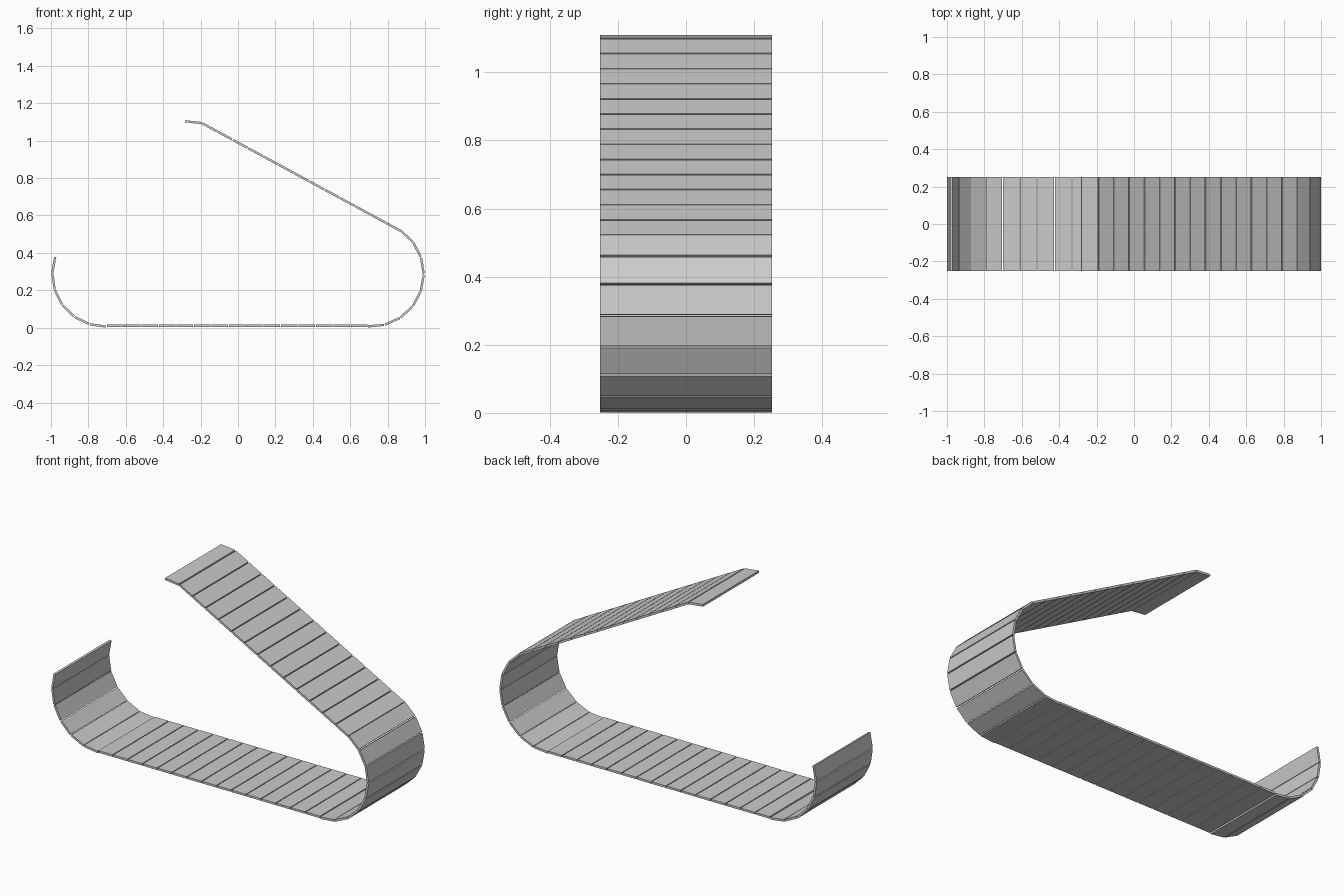
import bpy
import math
from mathutils import Vector

if "Cube" in bpy.data.objects:
    bpy.data.objects.remove(bpy.data.objects["Cube"], do_unlink=True)

WIDTH, THICK, GAP = 0.504, 0.012, 0.005
ROLLER_X, ROLLER_Z, RADIUS = 0.712, 0.287, 0.281

# Plain grey for every slat
grey = bpy.data.materials.new("belt_grey")
grey.use_nodes = True
colour = (0.6, 0.6, 0.6, 1)
grey.diffuse_color = colour
grey.node_tree.nodes["Principled BSDF"].inputs["Base Color"].default_value = colour


def slat(name, a, b):
    """Thin flat board spanning two joints, leaving a small gap at each end."""
    mid, along = (a + b) / 2, b - a
    bpy.ops.mesh.primitive_cube_add(
        size=1, location=(mid.x, 0, mid.y),
        rotation=(0, -math.atan2(along.y, along.x), 0))
    board = bpy.context.object
    board.name = name
    board.scale = (along.length - GAP, WIDTH, THICK)
    board.data.materials.append(grey)


def run(name, joints):
    for i, (a, b) in enumerate(zip(joints, joints[1:])):
        slat(f"{name}_slat_{i + 1}", a, b)


def line(a, b, count):
    a, b = Vector(a), Vector(b)
    return [a.lerp(b, i / count) for i in range(count + 1)]


def arc(x, start, end, count):
    angles = [math.radians(start + (end - start) * i / count) for i in range(count + 1)]
    return [Vector((x + RADIUS * math.cos(t), ROLLER_Z + RADIUS * math.sin(t))) for t in angles]


# Belt: curled end, flat floor, rounded turn, long incline and level tip
run("right_curl", arc(-ROLLER_X, -199.5, -88.5, 6))
run("floor", line((-0.704, 0.0105), (0.694, 0.0105), 15))
run("left_turn", arc(ROLLER_X, -94, 56, 8))
run("incline", line((0.871, 0.517), (-0.193, 1.094), 13))
run("tip", line((-0.193, 1.094), (-0.285, 1.104), 1))
